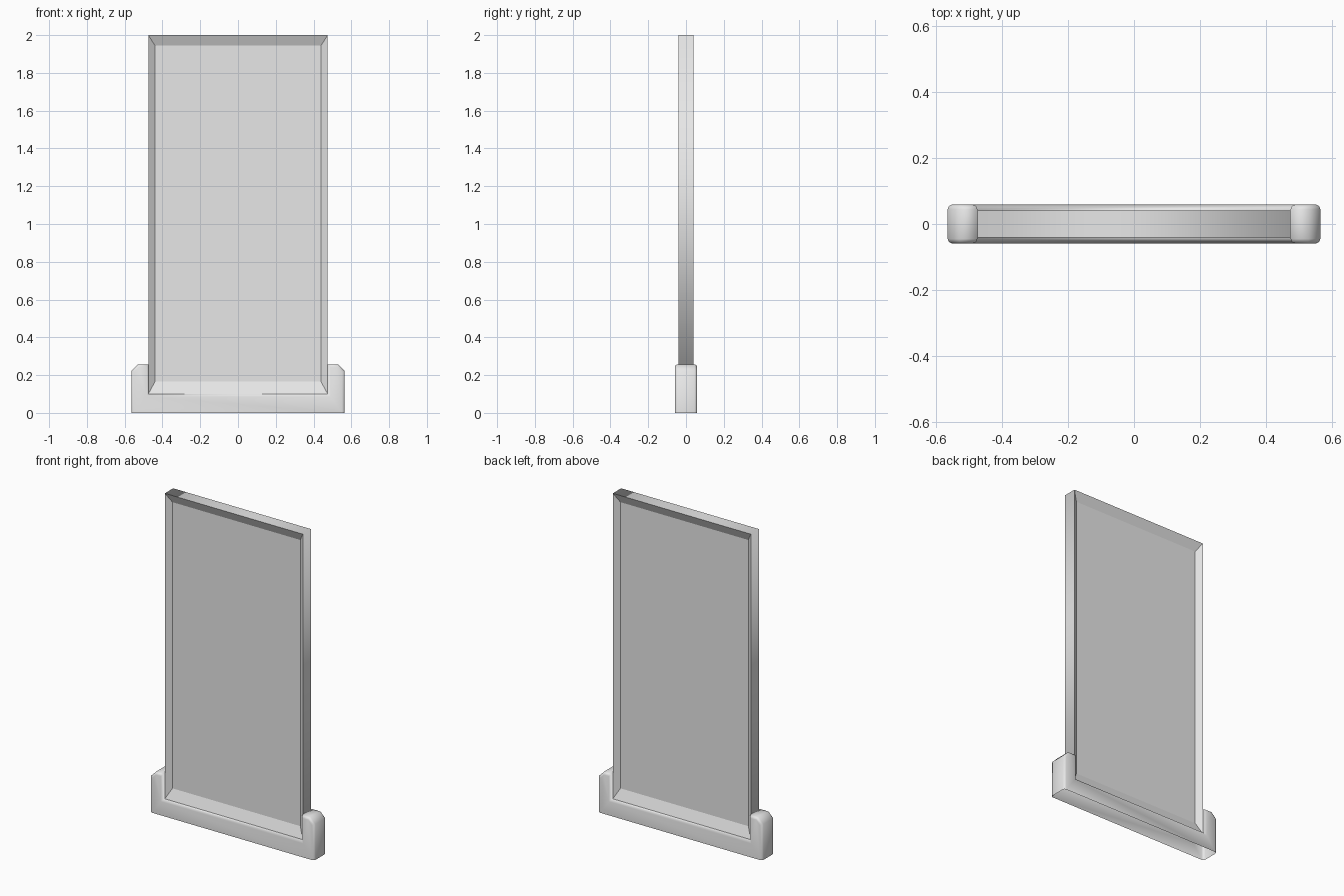
import bpy
import bmesh

cube = bpy.data.objects.get("Cube")
if cube:
    bpy.data.objects.remove(cube, do_unlink=True)

grey = bpy.data.materials.new("plain_grey")
grey.use_nodes = True
grey.diffuse_color = (0.8, 0.8, 0.8, 1)
grey.node_tree.nodes["Principled BSDF"].inputs["Base Color"].default_value = (0.8, 0.8, 0.8, 1)


def prism(outline, half_depth):
    """Extrude an x-z outline along y, centred on y = 0."""
    bm = bmesh.new()
    face = bm.faces.new([bm.verts.new((x, -half_depth, z)) for x, z in outline])
    ext = bmesh.ops.extrude_face_region(bm, geom=[face], use_keep_orig=True)
    for v in ext["geom"]:
        if isinstance(v, bmesh.types.BMVert):
            v.co.y = half_depth
    bmesh.ops.recalc_face_normals(bm, faces=bm.faces)
    return bm


def finish(bm, name):
    for f in bm.faces:
        f.smooth = True
    mesh = bpy.data.meshes.new(name)
    bm.to_mesh(mesh)
    bm.free()
    mesh.materials.append(grey)
    obj = bpy.data.objects.new(name, mesh)
    bpy.context.collection.objects.link(obj)
    return obj


# Framed panel, recessed on both sides
W, BOTTOM, TOP, D = 0.475, 0.10, 2.0, 0.041
RECESS = 0.025
bm = prism([(-W, BOTTOM), (W, BOTTOM), (W, TOP), (-W, TOP)], D)
for side in [f for f in bm.faces if abs(f.normal.y) > 0.9]:
    sign = 1 if side.normal.y > 0 else -1
    bmesh.ops.inset_individual(bm, faces=[side], thickness=0.05)
    for v in side.verts:
        v.co.y = sign * (D - RECESS)
        v.co.z = 0.165 if v.co.z < 1 else 1.945
bm.normal_update()
# The outer rim shades as one smooth band, all other edges stay crisp
for e in bm.edges:
    a, b = e.verts
    e.smooth = abs(a.co.y - b.co.y) > D * 1.5
finish(bm, "framed_panel")

# U-shaped stand: low bar with a chamfered post at each end, open underneath
right_half = [(0.565, 0), (0.565, 0.222), (0.53, 0.257), (W, 0.257), (W, BOTTOM)]
outline = right_half + [(-x, z) for x, z in reversed(right_half)]
bm = prism(outline, 0.059)
underside = [f for f in bm.faces if all(v.co.z < 0.001 for v in f.verts)]
bmesh.ops.delete(bm, geom=underside, context="FACES_ONLY")
rims = [e for e in bm.edges
        if abs(e.verts[0].co.y - e.verts[1].co.y) < 0.001
        and max(v.co.z for v in e.verts) > 0.001]
bmesh.ops.bevel(bm, geom=rims, offset=0.014, segments=2, profile=0.5,
                affect="EDGES", clamp_overlap=True)
finish(bm, "stand")
